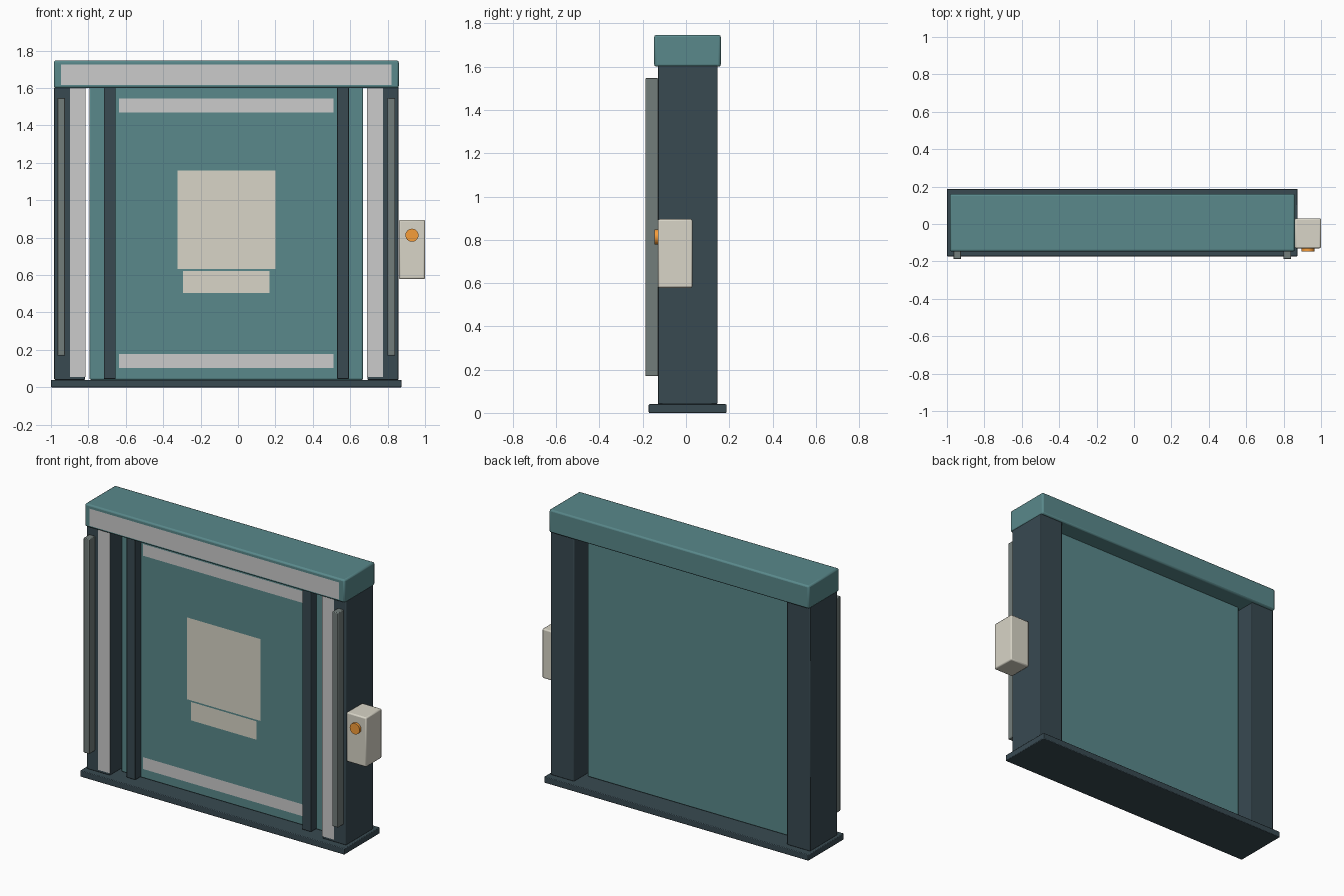
import bpy, math

if "Cube" in bpy.data.objects:
    bpy.data.objects.remove(bpy.data.objects["Cube"])

CX = -0.0625  # centre line of the door frame


def mat(name, r, g, b):
    m = bpy.data.materials.new(name)
    m.diffuse_color = (r, g, b, 1)
    m.use_nodes = True
    m.node_tree.nodes["Principled BSDF"].inputs["Base Color"].default_value = m.diffuse_color
    return m


teal = mat("teal_paint", 0.10, 0.248, 0.258)
dark = mat("dark_frame", 0.04, 0.068, 0.083)
cream = mat("cream", 0.687, 0.662, 0.57)
rubber = mat("rail_grey", 0.171, 0.205, 0.196)
orange = mat("orange", 0.927, 0.337, 0.042)


def box(name, x, y, z, material, bevel=0.004):
    bpy.ops.mesh.primitive_cube_add(
        size=1, location=[(a + b) / 2 for a, b in (x, y, z)])
    o = bpy.context.object
    o.name = name
    o.scale = [b - a for a, b in (x, y, z)]
    bpy.ops.object.transform_apply(location=False, rotation=False, scale=True)
    o.data.materials.append(material)
    if bevel:
        m = o.modifiers.new("edge", 'BEVEL')
        m.width = bevel
        m.segments = 2
        bpy.ops.object.shade_smooth_by_angle(angle=math.radians(30))
    return o


def panel(name, x, z, y, material=None):
    # flat front-facing marking
    me = bpy.data.meshes.new(name)
    me.from_pydata([(x[0], y, z[0]), (x[1], y, z[0]), (x[1], y, z[1]), (x[0], y, z[1])],
                   [], [(0, 1, 2, 3)])
    o = bpy.data.objects.new(name, me)
    bpy.context.collection.objects.link(o)
    if material:
        me.materials.append(material)


def mirrored(s, a, b):
    # x range at distances a..b from the centre line, on side s
    return tuple(sorted((CX + s * a, CX + s * b)))


# Threshold, header and door leaf
box("threshold", (-1.0, 0.875), (-0.1725, 0.1875), (0, 0.04), dark)
box("header", mirrored(1, -0.922, 0.922), (-0.147, 0.161), (1.60, 1.747), teal, 0.01)
box("door_panel", mirrored(1, -0.732, 0.732), (-0.05, 0.045), (0.04, 1.605), teal, 0.008)

# Uprights, guide posts, bumper rails and reflective strips on both sides
for s, side in ((-1, "left"), (1, "right")):
    box("column_" + side, mirrored(s, 0.755, 0.92), (-0.13, 0.145), (0.04, 1.605), dark)
    box("guide_post_" + side, mirrored(s, 0.592, 0.655), (-0.105, -0.047), (0.045, 1.605), dark, 0.003)
    box("bumper_rail_" + side, mirrored(s, 0.862, 0.903), (-0.1875, -0.128), (0.17, 1.547), rubber)
    panel("column_strip_" + side, mirrored(s, 0.752, 0.837), (0.056, 1.60), -0.134)

# Markings on the header and door
panel("header_strip", mirrored(1, -0.884, 0.884), (1.615, 1.725), -0.151)
panel("door_strip_upper", mirrored(1, -0.574, 0.574), (1.47, 1.545), -0.055)
panel("door_strip_lower", mirrored(1, -0.574, 0.574), (0.102, 0.178), -0.055)
panel("sign_plate", mirrored(1, -0.262, 0.262), (0.633, 1.158), -0.055, cream)
panel("sign_plate_small", mirrored(1, -0.232, 0.232), (0.505, 0.623), -0.055, cream)

# Control box with push button
box("control_box", (0.86, 1.0), (-0.13, 0.03), (0.578, 0.895), cream, 0.008)
bpy.ops.mesh.primitive_cylinder_add(vertices=24, radius=0.035, depth=0.02,
                                    location=(0.93, -0.136, 0.813),
                                    rotation=(math.pi / 2, 0, 0))
button = bpy.context.object
button.name = "push_button"
button.data.materials.append(orange)
bpy.ops.object.shade_smooth_by_angle(angle=math.radians(30))
